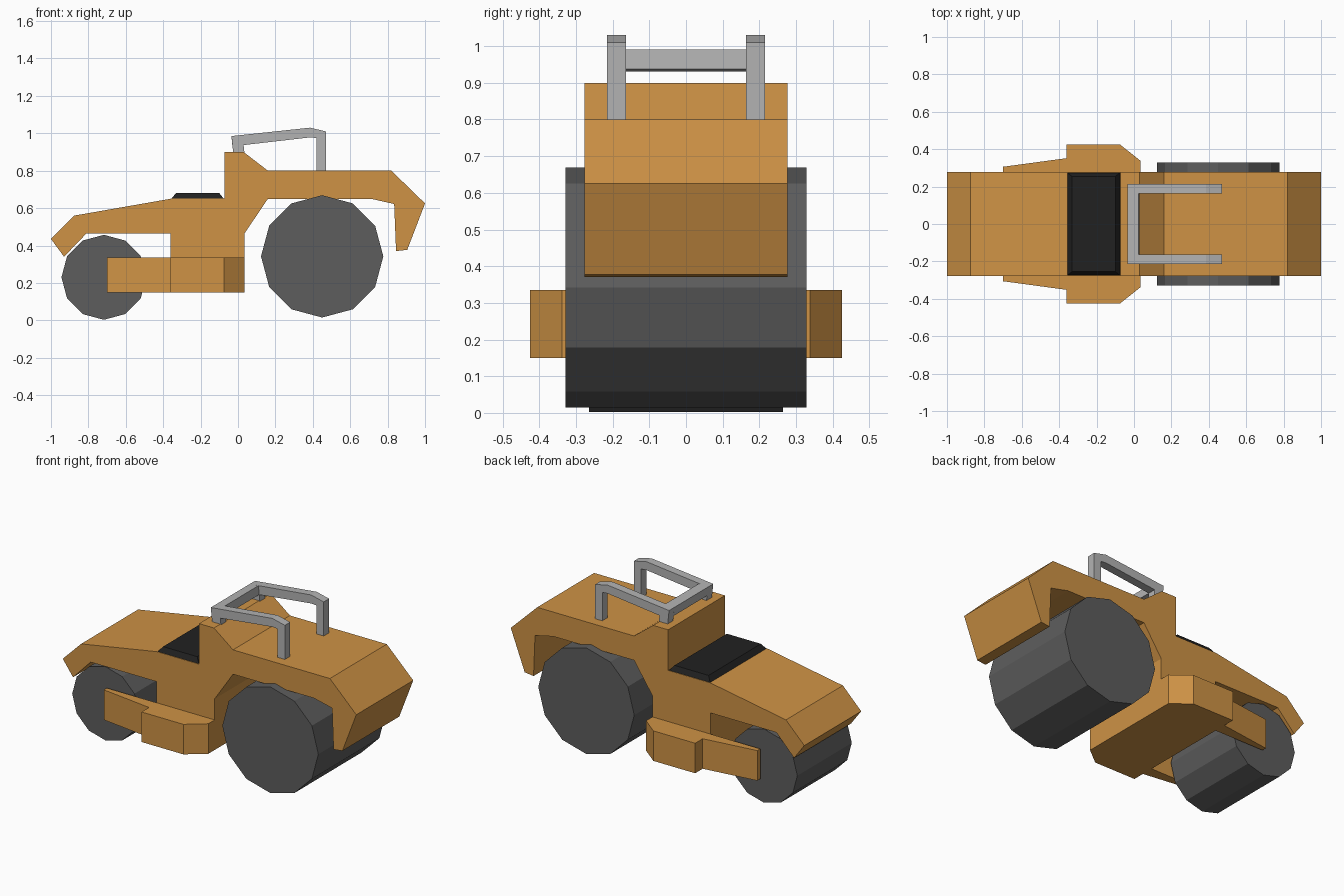
import bpy, bmesh
from math import pi
from mathutils import Matrix

if "Cube" in bpy.data.objects:
    bpy.data.objects.remove(bpy.data.objects["Cube"])


def material(name, rgb):
    m = bpy.data.materials.new(name)
    m.diffuse_color = (*rgb, 1)
    m.use_nodes = True
    m.node_tree.nodes["Principled BSDF"].inputs["Base Color"].default_value = m.diffuse_color
    return m


ORANGE = material("orange_paint", (0.62, 0.29, 0.06))
DARK = material("dark_steel", (0.11, 0.11, 0.11))
BLACK = material("black_glass", (0.015, 0.015, 0.015))
SILVER = material("light_metal", (0.45, 0.45, 0.45))


def finish(name, bm, mat):
    bmesh.ops.recalc_face_normals(bm, faces=bm.faces)
    me = bpy.data.meshes.new(name)
    bm.to_mesh(me)
    bm.free()
    me.materials.append(mat)
    ob = bpy.data.objects.new(name, me)
    bpy.context.collection.objects.link(ob)
    return ob


def extrude(name, points, lo, hi, mat, axis="y"):
    """Extrude an XZ profile along y, or an XY profile along z."""
    bm = bmesh.new()
    place = (lambda a, b, t: (a, t, b)) if axis == "y" else (lambda a, b, t: (a, b, t))
    rings = [[bm.verts.new(place(a, b, t)) for a, b in points] for t in (lo, hi)]
    for ring in rings:
        bm.faces.new(ring)
    n = len(points)
    for i in range(n):
        j = (i + 1) % n
        bm.faces.new((rings[0][i], rings[0][j], rings[1][j], rings[1][i]))
    return finish(name, bm, mat)


def drum(name, x, z, radius, half_width):
    bm = bmesh.new()
    bmesh.ops.create_cone(bm, cap_ends=True, segments=12, radius1=radius,
                          radius2=radius, depth=2 * half_width,
                          matrix=Matrix.Translation((x, 0, z)) @ Matrix.Rotation(pi / 2, 4, "X"))
    return finish(name, bm, DARK)


def mirror_y(ob):
    m = ob.modifiers.new("mirror", "MIRROR")
    m.use_axis = (False, True, False)


# Body: one side profile with hood, cab step, rear hood and fenders
extrude("body", [(-1, 0.435), (-0.875, 0.56), (-0.36, 0.65), (-0.072, 0.65),
                 (-0.072, 0.90), (0.03, 0.90), (0.16, 0.80), (0.82, 0.80),
                 (1, 0.625), (0.905, 0.377), (0.845, 0.37), (0.835, 0.622),
                 (0.71, 0.65), (0.16, 0.65), (0.035, 0.465), (0.035, 0.15),
                 (-0.36, 0.15), (-0.36, 0.465), (-0.81, 0.465), (-0.93, 0.34)],
        -0.277, 0.277, ORANGE)

# Side steps with forward arms holding the front drum
mirror_y(extrude("side_step", [(-0.70, 0.277), (-0.70, 0.306), (-0.36, 0.352),
                               (-0.36, 0.425), (-0.075, 0.425), (0.035, 0.338),
                               (0.035, 0.277)], 0.15, 0.335, ORANGE, axis="z"))

# Drums
drum("front_drum", -0.717, 0.23, 0.227, 0.265)
drum("rear_drum", 0.45, 0.342, 0.327, 0.328)

# Dark bevelled panel in front of the cab
panel = extrude("windscreen", [(-0.36, -0.277), (-0.072, -0.277), (-0.072, 0.277),
                               (-0.36, 0.277)], 0.645, 0.68, BLACK, axis="z")
for v in panel.data.vertices:
    if v.co.z > 0.66:
        v.co.x += 0.028 if v.co.x < -0.2 else -0.028
        v.co.y *= 0.92

# Roll bar: two bent side rails and a front crossbar
mirror_y(extrude("roll_bar_side", [(-0.035, 0.985), (0.385, 1.03), (0.47, 1.01),
                                   (0.47, 0.79), (0.42, 0.79), (0.42, 0.975),
                                   (0.385, 0.978), (0.03, 0.937), (0.035, 0.89),
                                   (-0.025, 0.89)], 0.163, 0.215, SILVER))
extrude("roll_bar_cross", [(-0.035, 0.985), (0.025, 0.991), (0.03, 0.937),
                           (-0.03, 0.931)], -0.165, 0.165, SILVER)
